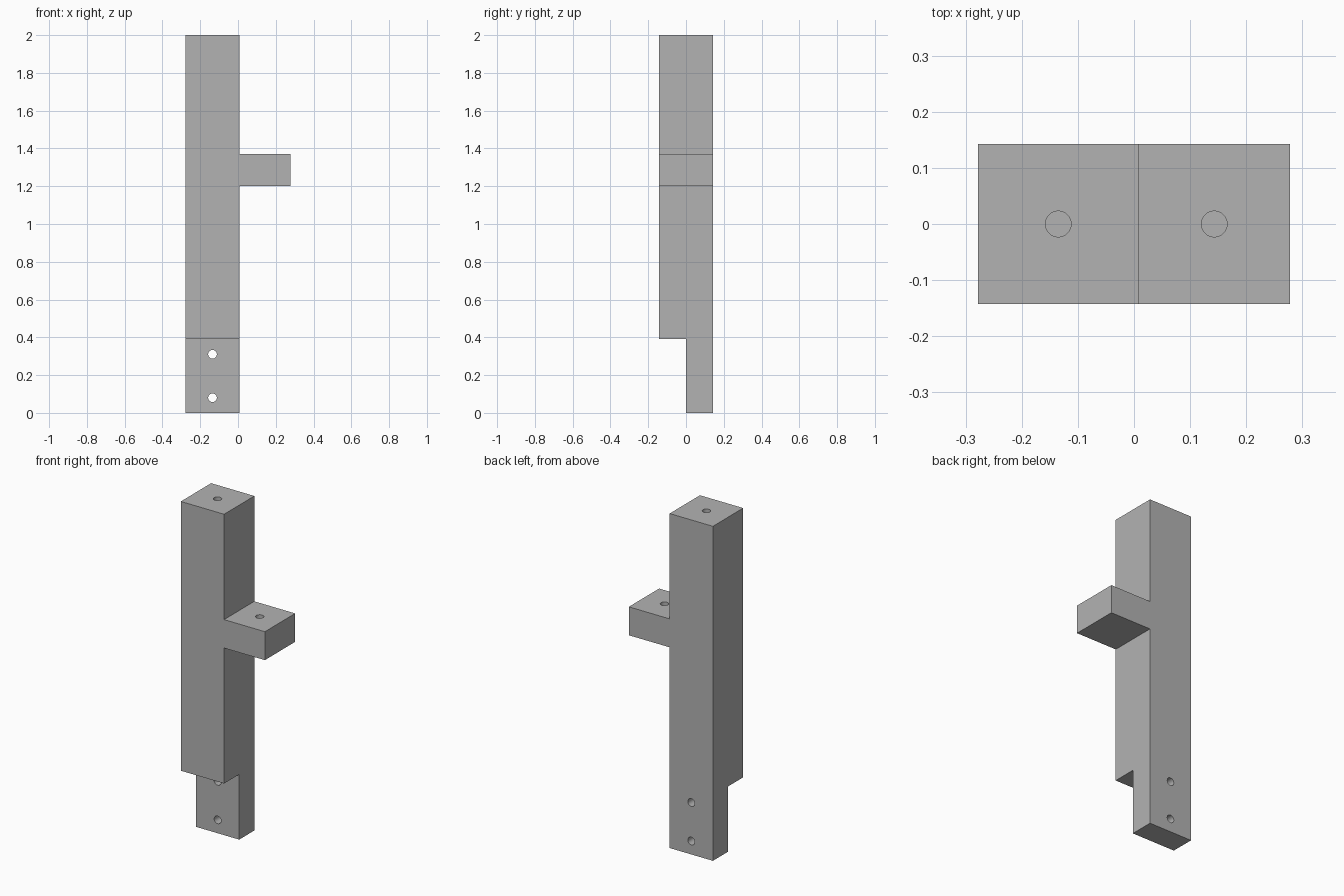
import bpy, bmesh, math
from mathutils import Matrix

cube = bpy.data.objects.get("Cube")
if cube:
    bpy.data.objects.remove(cube, do_unlink=True)

# Single grey material
GREY = (0.45, 0.45, 0.45, 1.0)
grey = bpy.data.materials.new("light grey")
grey.use_nodes = True
grey.diffuse_color = GREY
grey.node_tree.nodes["Principled BSDF"].inputs["Base Color"].default_value = GREY

LEFT, INNER, TIP = -0.278, 0.008, 0.278   # post sides and arm end in x
HALF = 0.143                              # half depth in y
STEP_Z, ARM_LOW, ARM_TOP = 0.39, 1.20, 1.37
HOLE_R, HOLE_DEPTH = 0.023, 0.10
POST_X = (LEFT + INNER) / 2


def finish(bm, name):
    bmesh.ops.recalc_face_normals(bm, faces=bm.faces)
    mesh = bpy.data.meshes.new(name)
    bm.to_mesh(mesh)
    bm.free()
    mesh.materials.append(grey)
    obj = bpy.data.objects.new(name, mesh)
    bpy.context.collection.objects.link(obj)
    return obj


def box(name, lo, hi):
    bm = bmesh.new()
    size = [b - a for a, b in zip(lo, hi)]
    mid = [(a + b) / 2 for a, b in zip(lo, hi)]
    bmesh.ops.create_cube(bm, size=1, matrix=Matrix.Translation(mid) @ Matrix.Diagonal((*size, 1)))
    return finish(bm, name)


def drill(name, centre, length, turn=0.0):
    bm = bmesh.new()
    bmesh.ops.create_cone(bm, cap_ends=True, segments=32, radius1=HOLE_R, radius2=HOLE_R, depth=length,
                          matrix=Matrix.Translation(centre) @ Matrix.Rotation(turn, 4, "X"))
    return finish(bm, name)


# Post with side arm, as one extruded front outline
outline = [(LEFT, 0), (INNER, 0), (INNER, ARM_LOW), (TIP, ARM_LOW),
           (TIP, ARM_TOP), (INNER, ARM_TOP), (INNER, 2), (LEFT, 2)]
bm = bmesh.new()
front = bm.faces.new([bm.verts.new((x, -HALF, z)) for x, z in outline])
back = bmesh.ops.extrude_face_region(bm, geom=[front])["geom"]
bmesh.ops.translate(bm, vec=(0, 2 * HALF, 0), verts=[g for g in back if isinstance(g, bmesh.types.BMVert)])
post = finish(bm, "post_with_arm")

# Half-lap notch at the foot, two through bolt holes, two blind dowel holes
cutters = [box("notch_cutter", (-0.5, -0.5, -0.2), (0.5, 0, STEP_Z))]
for z in (0.08, 0.31):
    cutters.append(drill("bolt_cutter", (POST_X, 0, z), 1, math.pi / 2))
for x, z in ((POST_X, 2), ((INNER + TIP) / 2, ARM_TOP)):
    cutters.append(drill("dowel_cutter", (x, 0, z), 2 * HOLE_DEPTH))

bpy.context.view_layer.objects.active = post
for cutter in cutters:
    cutter.hide_render = True
    mod = post.modifiers.new("cut", "BOOLEAN")
    mod.operation, mod.solver, mod.object = "DIFFERENCE", "EXACT", cutter
    bpy.ops.object.modifier_apply(modifier=mod.name)
    bpy.data.objects.remove(cutter, do_unlink=True)

# Smooth hole walls, crisp edges
bpy.ops.object.select_all(action="DESELECT")
post.select_set(True)
bpy.ops.object.shade_smooth_by_angle(angle=math.radians(30))
